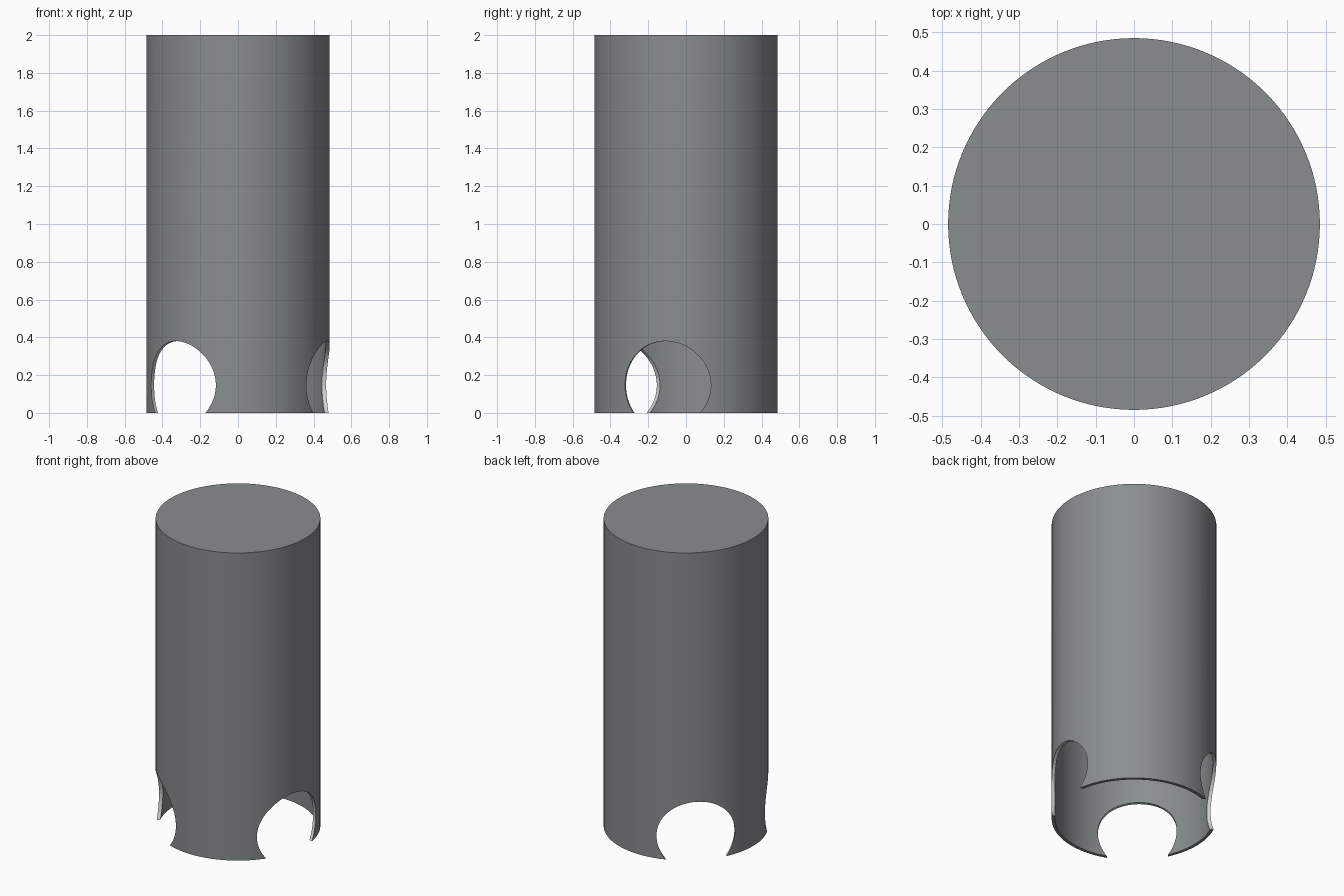
import bpy, math
from mathutils import Matrix, Vector

if "Cube" in bpy.data.objects:
    bpy.data.objects.remove(bpy.data.objects["Cube"])

R, WALL, HEIGHT = 0.485, 0.02, 2.0
HOLE_R, HOLE_Z = 0.233, 0.147
HOLE_ANGLES = (-13, 132.7, -132.7)


def material(name, rgb):
    m = bpy.data.materials.new(name)
    m.diffuse_color = (*rgb, 1)
    m.use_nodes = True
    m.node_tree.nodes["Principled BSDF"].inputs["Base Color"].default_value = m.diffuse_color
    return m


grey = material("steel grey", (0.25, 0.27, 0.275))
light = material("light cut edge", (0.62, 0.63, 0.62))


def cylinder(name, radius, depth, location, rotation=(0, 0, 0), index=0):
    bpy.ops.mesh.primitive_cylinder_add(vertices=128, radius=radius, depth=depth,
                                        location=location, rotation=rotation)
    ob = bpy.context.object
    ob.name = name
    ob.data.materials.append(grey)
    ob.data.materials.append(light)
    for p in ob.data.polygons:
        p.material_index = index
    return ob


# Outer shell, closed at the top
shell = cylinder("tube_shell", R, HEIGHT, (0, 0, HEIGHT / 2))

# Hollow interior, open at the bottom
cutters = [cylinder("hollow_cutter", R - WALL, HEIGHT - WALL + 0.2,
                    (0, 0, (HEIGHT - WALL - 0.2) / 2))]

# Three round openings that break through the bottom edge
for a in HOLE_ANGLES:
    t = math.radians(a)
    cutters.append(cylinder("hole_cutter", HOLE_R, 0.6,
                            (0.5 * math.cos(t), 0.5 * math.sin(t), HOLE_Z),
                            (0, math.pi / 2, t), 1))

for c in cutters:
    c.hide_render = True
    mod = shell.modifiers.new("cut", 'BOOLEAN')
    mod.operation = 'DIFFERENCE'
    mod.solver = 'EXACT'
    mod.object = c

# Apply the cuts and remove the cutters
bpy.ops.object.select_all(action='DESELECT')
shell.select_set(True)
bpy.context.view_layer.objects.active = shell
for mod in list(shell.modifiers):
    bpy.ops.object.modifier_apply(modifier=mod.name)
for c in cutters:
    bpy.data.objects.remove(c, do_unlink=True)
bpy.ops.object.shade_smooth_by_angle(angle=math.radians(30))
